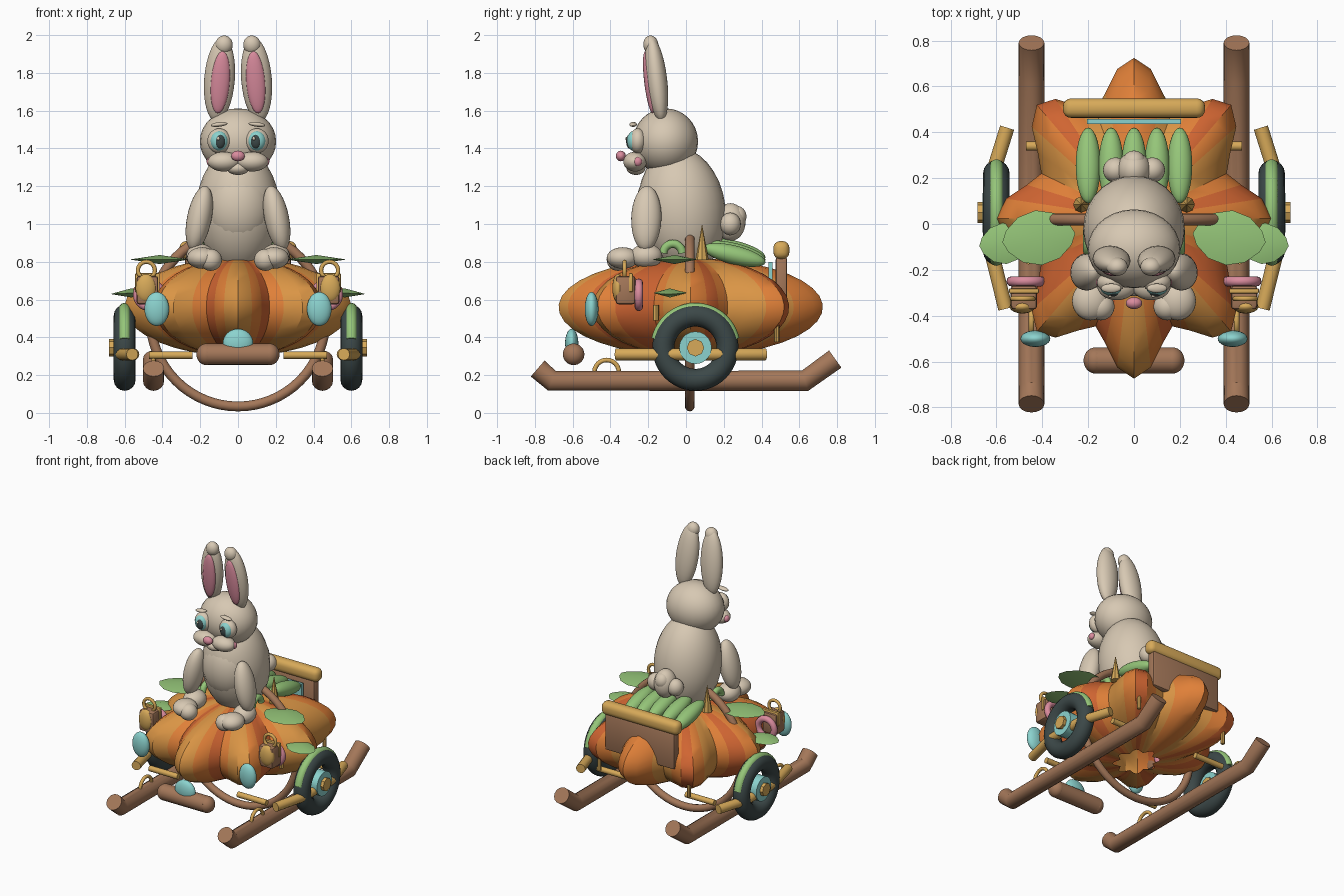
import bpy, bmesh, math
from mathutils import Matrix, Euler, Vector
from math import sin, cos, pi

if "Cube" in bpy.data.objects:
    bpy.data.objects.remove(bpy.data.objects["Cube"])


def mat(name, *rgb):
    m = bpy.data.materials.new(name)
    m.diffuse_color = (*rgb, 1)
    m.use_nodes = True
    m.node_tree.nodes["Principled BSDF"].inputs["Base Color"].default_value = m.diffuse_color
    return m


CREAM = mat("cream_fur", .68, .58, .45)
PINK = mat("pink", .70, .26, .34)
TEAL = mat("teal", .26, .65, .62)
CHAR = mat("charcoal", .045, .065, .065)
GREEN = mat("leaf_green", .30, .56, .19)
GOLD = mat("gold", .68, .40, .10)
BROWN = mat("wood_brown", .37, .185, .10)
ORANGE = mat("orange", .74, .215, .04)
DARK = mat("dark_orange", .63, .13, .032)
LIGHT = mat("light_orange", .70, .30, .06)


def finish(name, me, *mats, angle=40):
    for m in mats:
        me.materials.append(m)
    ob = bpy.data.objects.new(name, me)
    bpy.context.collection.objects.link(ob)
    me.shade_smooth()
    me.set_sharp_from_angle(angle=math.radians(angle))
    return ob


def from_bm(name, bm, *mats, **kw):
    bmesh.ops.recalc_face_normals(bm, faces=bm.faces)
    me = bpy.data.meshes.new(name)
    bm.to_mesh(me)
    bm.free()
    return finish(name, me, *mats, **kw)


def place(loc, rot, size=(1, 1, 1)):
    return Matrix.LocRotScale(Vector(loc), Euler(rot), Vector(size))


def ball(name, m, loc, rad, rot=(0, 0, 0)):
    bm = bmesh.new()
    bmesh.ops.create_uvsphere(bm, u_segments=28, v_segments=16, radius=1,
                              matrix=place(loc, rot, rad))
    return from_bm(name, bm, m)


def box(name, m, loc, size, bevel=0, seg=2):
    bm = bmesh.new()
    bmesh.ops.create_cube(bm, size=1, matrix=place(loc, (0, 0, 0), size))
    if bevel:
        bmesh.ops.bevel(bm, geom=bm.edges[:], offset=bevel, segments=seg,
                        profile=.5, affect='EDGES')
    return from_bm(name, bm, m)


def cone(name, m, loc, r1, r2, depth, rot=(0, 0, 0), seg=16):
    bm = bmesh.new()
    bmesh.ops.create_cone(bm, cap_ends=True, segments=seg, radius1=r1, radius2=r2,
                          depth=depth, matrix=place(loc, rot))
    return from_bm(name, bm, m)


def tube(name, m, pts, r, res=4, closed=False):
    cu = bpy.data.curves.new(name, 'CURVE')
    cu.dimensions = '3D'
    cu.bevel_depth, cu.bevel_resolution, cu.use_fill_caps = r, res, True
    sp = cu.splines.new('POLY')
    sp.points.add(len(pts) - 1)
    for p, c in zip(sp.points, pts):
        p.co = (*c, 1)
    sp.use_cyclic_u = closed
    tmp = bpy.data.objects.new(name + "_path", cu)
    bpy.context.collection.objects.link(tmp)
    dg = bpy.context.evaluated_depsgraph_get()
    me = bpy.data.meshes.new_from_object(tmp.evaluated_get(dg))
    bpy.data.objects.remove(tmp)
    me.materials.clear()
    return finish(name, me, m)


def arc(c, r, plane, a0=0, a1=360, n=24):
    """Points on a circle in the xz or yz plane."""
    out = []
    for i in range(n if a1 - a0 == 360 else n + 1):
        a = math.radians(a0 + (a1 - a0) * i / n)
        u, w = r * cos(a), r * sin(a)
        out.append((c[0] + u, c[1], c[2] + w) if plane == 'xz' else (c[0], c[1] + u, c[2] + w))
    return out


def leaf(name, loc, length, width, rot):
    bm = bmesh.new()
    mx = place(loc, rot)
    rim = []
    for i in range(12):
        a = 2 * pi * i / 12
        w = math.copysign(abs(sin(a)) ** 1.35, sin(a)) * width / 2
        rim.append(bm.verts.new(mx @ Vector((cos(a) * length / 2, w, 0))))
    for h in (.024, -.024):
        c = bm.verts.new(mx @ Vector((0, 0, h)))
        for i in range(12):
            bm.faces.new((rim[i], rim[(i + 1) % 12], c))
    from_bm(name, bm, GREEN, angle=20)


# Lobed pumpkin body, striped by direction, open underneath
bm = bmesh.new()
N, LAT = 48, 16
rings = []
for j in range(LAT + 1):
    t = math.radians(-76 + 158 * j / LAT)
    ring = []
    for i in range(N):
        a = 2 * pi * i / N
        r = (.73 + .27 * (.5 + .5 * cos(8 * a)) ** .9) * cos(t)
        ring.append(bm.verts.new((.6 * r * sin(a), .025 - .7 * r * cos(a), .56 + .26 * sin(t))))
    rings.append(ring)
for lo, hi in zip(rings, rings[1:]):
    for i in range(N):
        k = (i + 1) % N
        f = bm.faces.new((lo[i], lo[k], hi[k], hi[i]))
        a = 2 * pi * (i + .5) / N
        s = cos(9 * a)
        f.material_index = 2 if s > .55 else 1 if s < -.7 and abs(a - pi) > .2 else 0
bm.faces.new(rings[-1])
from_bm("pumpkin_body", bm, ORANGE, DARK, LIGHT, angle=30)

# Carrying hoop around the body
tube("hoop", BROWN, arc((0, .02, .497), .463, 'xz', n=64), .026, closed=True)

# Front bumper with egg
tube("bumper", BROWN, [(-.17, -.595, .31), (.17, -.595, .31)], .057, 6)
for s in (-1, 1):
    ball("bumper_end", BROWN, (s * .168, -.595, .31), (.052, .057, .057))
ball("bumper_egg", TEAL, (0, -.605, .37), (.08, .035, .075))

# Seat back, trim and cushion
box("seat_back", BROWN, (0, .505, .695), (.56, .06, .26), .012)
box("seat_roll", GOLD, (0, .505, .862), (.62, .085, .095), .036, 4)
box("seat_trim", TEAL, (0, .447, .75), (.41, .02, .1))
for i in range(-2, 3):
    ball("cushion", GREEN, (i * .1, .255, .862 - .013 * abs(i)), (.054, .17, .05), (-.24, 0, 0))

for s in (-1, 1):
    # Short struts
    for y in (-.34, .34):
        tube("strut", GOLD, [(s * .24, y, .305), (s * .47, y, .305)], .02)

    # Sled runners
    x = s * .447
    tube("runner", BROWN, [(x, -.785, .235), (x, -.71, .17), (x, .63, .17), (x, .79, .285)], .056, 6)
    tube("runner_loop", GOLD, arc((x, -.42, .215), .065, 'yz', 0, 180, 12), .012)

    # Wheels with fenders and hubs
    c = (s * .6, .05, .345)
    tube("tyre", CHAR, arc(c, .17, 'yz', n=48), .058, 6, True)
    tube("fender", GREEN, arc(c, .208, 'yz', 12, 168, 24), .03)
    turn = (0, pi / 2, 0)
    cone("hub", TEAL, (s * .625, .05, .345), .086, .086, .07, turn, 20)
    cone("hub_cap", GOLD, (s * .63, .05, .345), .046, .046, .105, turn, 8)
    tube("side_rail", GOLD, [(s * .553, .42, .31), (s * .622, .2, .31),
                             (s * .622, -.12, .31), (s * .56, -.37, .31)], .032)

    # Leaves, vine, spikes and twigs
    leaf("upper_leaf", (s * .415, -.06, .812), .32, .24, (0, 0, -s * .12))
    leaf("lower_leaf", (s * .565, -.085, .635), .22, .18, (0, s * .05, -s * .1))
    tube("vine", GREEN, arc((s * .2, -.07, .845), .05, 'yz', 0, 180, 10), .022)
    cone("spike", GOLD, (s * .23, .085, .905), .035, 0, .19, seg=8)
    cone("rear_twig", GOLD, (s * .36, .48, .43), .014, .014, .11, seg=8)
    cone("side_twig", GOLD, (s * .46, -.16, .53), .016, .016, .08, seg=8)

    # Lanterns with ring handles, wreaths and eggs
    box("lantern", BROWN, (s * .48, -.32, .65), (.115, .105, .15), .015)
    box("lantern_band", GOLD, (s * .48, -.292, .69), (.13, .022, .1), .006)
    ball("lantern_glow", GOLD, (s * .487, -.36, .66), (.055, .03, .075))
    tube("lantern_handle", GOLD, arc((s * .485, -.325, .755), .045, 'xz', n=24), .011, 4, True)
    tube("wreath", PINK, arc((s * .47, -.25, .625), .064, 'xz', n=28), .022, 4, True)
    ball("side_egg", TEAL, (s * .43, -.5, .55), (.065, .036, .09))

# Rabbit torso, head, muzzle and tail
ball("torso", CREAM, (0, -.022, 1.07), (.222, .232, .335), (.12, 0, 0))
ball("belly", CREAM, (0, -.11, 1.09), (.18, .155, .22))
ball("head", CREAM, (0, -.108, 1.437), (.202, .172, .175))
ball("chin", CREAM, (0, -.265, 1.295), (.06, .05, .035))
ball("nose", PINK, (0, -.345, 1.36), (.036, .026, .028))
ball("tail", CREAM, (0, .235, 1.01), (.075, .08, .1))
ball("tail_tuft", CREAM, (0, .27, 1.04), (.05, .05, .055))

for s in (-1, 1):
    ball("tail_puff", CREAM, (s * .08, .235, 1.0), (.055, .055, .06))
    # Ears
    tilt = (.12, -s * .08, 0)
    ball("ear", CREAM, (s * .098, -.156, 1.765), (.081, .056, .225), tilt)
    ball("ear_tip", CREAM, (s * .074, -.186, 1.948), (.046, .04, .05), tilt)
    ball("inner_ear", PINK, (s * .094, -.196, 1.75), (.05, .025, .166), tilt)
    # Face
    ball("muzzle", CREAM, (s * .075, -.27, 1.33), (.085, .062, .052))
    ball("cheek", PINK, (s * .148, -.255, 1.33), (.018, .022, .024))
    ball("eyeball", CREAM, (s * .1, -.255, 1.44), (.062, .045, .066))
    ball("iris", TEAL, (s * .1, -.278, 1.44), (.046, .034, .052))
    ball("pupil", CHAR, (s * .095, -.297, 1.437), (.028, .02, .038))
    ball("eye_glint", CREAM, (s * .094 - .01, -.315, 1.452), (.008, .006, .009))
    ball("brow", CREAM, (s * .1, -.28, 1.527), (.044, .02, .012), (0, s * .12, 0))
    # Arms and feet
    ball("arm", CREAM, (s * .205, -.21, 1.03), (.065, .08, .175), (-.03, -s * .2, 0))
    ball("haunch", CREAM, (s * .2, -.21, .83), (.075, .085, .065))
    ball("foot", CREAM, (s * .19, -.335, .82), (.08, .085, .057))
    ball("toe", CREAM, (s * .145, -.36, .81), (.06, .06, .058))
